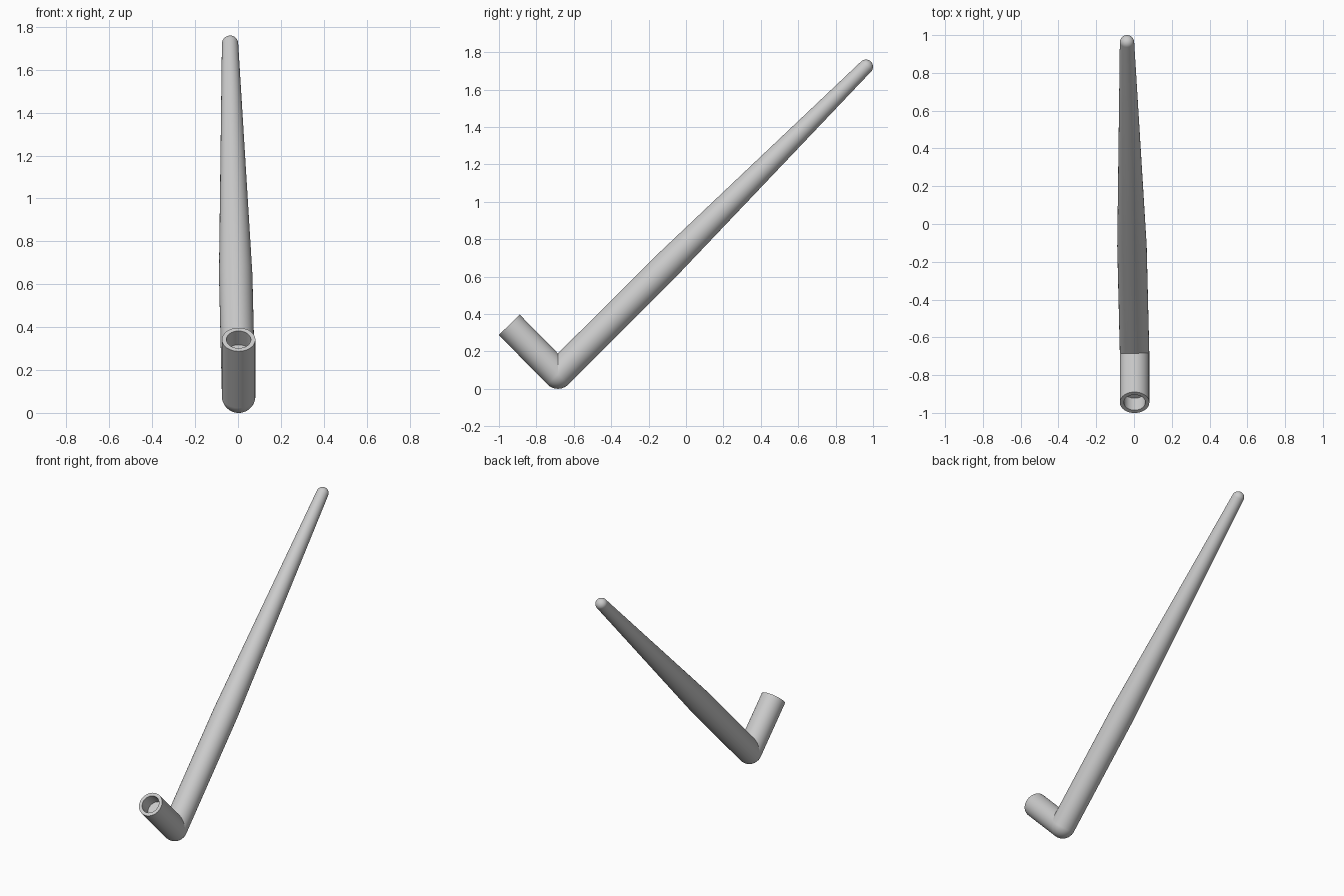
import bpy
import bmesh
from math import sin, cos, pi, radians
from mathutils import Vector

cube = bpy.data.objects.get("Cube")
if cube:
    bpy.data.objects.remove(cube, do_unlink=True)

grey = bpy.data.materials.new("light_grey")
grey.use_nodes = True
colour = (0.6, 0.6, 0.6, 1)
grey.diffuse_color = colour
grey.node_tree.nodes["Principled BSDF"].inputs["Base Color"].default_value = colour

SIDES = 48
RADIUS = 0.078
TIP_RADIUS = 0.038
elbow = Vector((0.003, -0.685, RADIUS))
mouth = Vector((0.003, -0.945, 0.342))
tip = Vector((-0.037, 0.962, 1.722))


def finish(name, bm):
    bmesh.ops.recalc_face_normals(bm, faces=bm.faces)
    mesh = bpy.data.meshes.new(name)
    bm.to_mesh(mesh)
    bm.free()
    mesh.materials.append(grey)
    obj = bpy.data.objects.new(name, mesh)
    bpy.context.collection.objects.link(obj)
    bpy.ops.object.select_all(action='DESELECT')
    obj.select_set(True)
    bpy.context.view_layer.objects.active = obj
    bpy.ops.object.shade_smooth_by_angle(angle=radians(35))
    return obj


def lathe(name, start, end, profile):
    """Spin (distance, radius) points around the axis; close the last ring."""
    turn = (end - start).to_track_quat('Z', 'Y')
    bm = bmesh.new()
    rings = []
    for d, r in profile:
        rings.append([bm.verts.new(start + turn @ Vector(
            (r * cos(2 * pi * i / SIDES), r * sin(2 * pi * i / SIDES), d)))
            for i in range(SIDES)])
    for a, b in zip(rings, rings[1:]):
        for i in range(SIDES):
            j = (i + 1) % SIDES
            bm.faces.new((a[i], a[j], b[j], b[i]))
    bm.faces.new(rings[-1])
    bm.faces.new(rings[0][::-1])
    return finish(name, bm)


# Short tube with a blind bore
length = (mouth - elbow).length
bore = 0.057
lathe("short_tube", elbow, mouth,
      [(0, RADIUS), (length, RADIUS), (length, bore), (length - 0.09, bore)])

# Long stem: straight, then tapered, with a rounded tip
length = (tip - elbow).length
dome = [(length + TIP_RADIUS * sin(a), TIP_RADIUS * cos(a))
        for a in (pi / 2 * k / 10 for k in range(10))]
dome.append((length + TIP_RADIUS, 0.001))
lathe("long_stem", elbow, tip,
      [(0, RADIUS), (length * 0.345, RADIUS)] + dome)

# Ball that rounds the elbow
bm = bmesh.new()
bmesh.ops.create_uvsphere(bm, u_segments=SIDES, v_segments=24, radius=RADIUS)
bmesh.ops.translate(bm, verts=bm.verts, vec=elbow)
finish("elbow_joint", bm)
